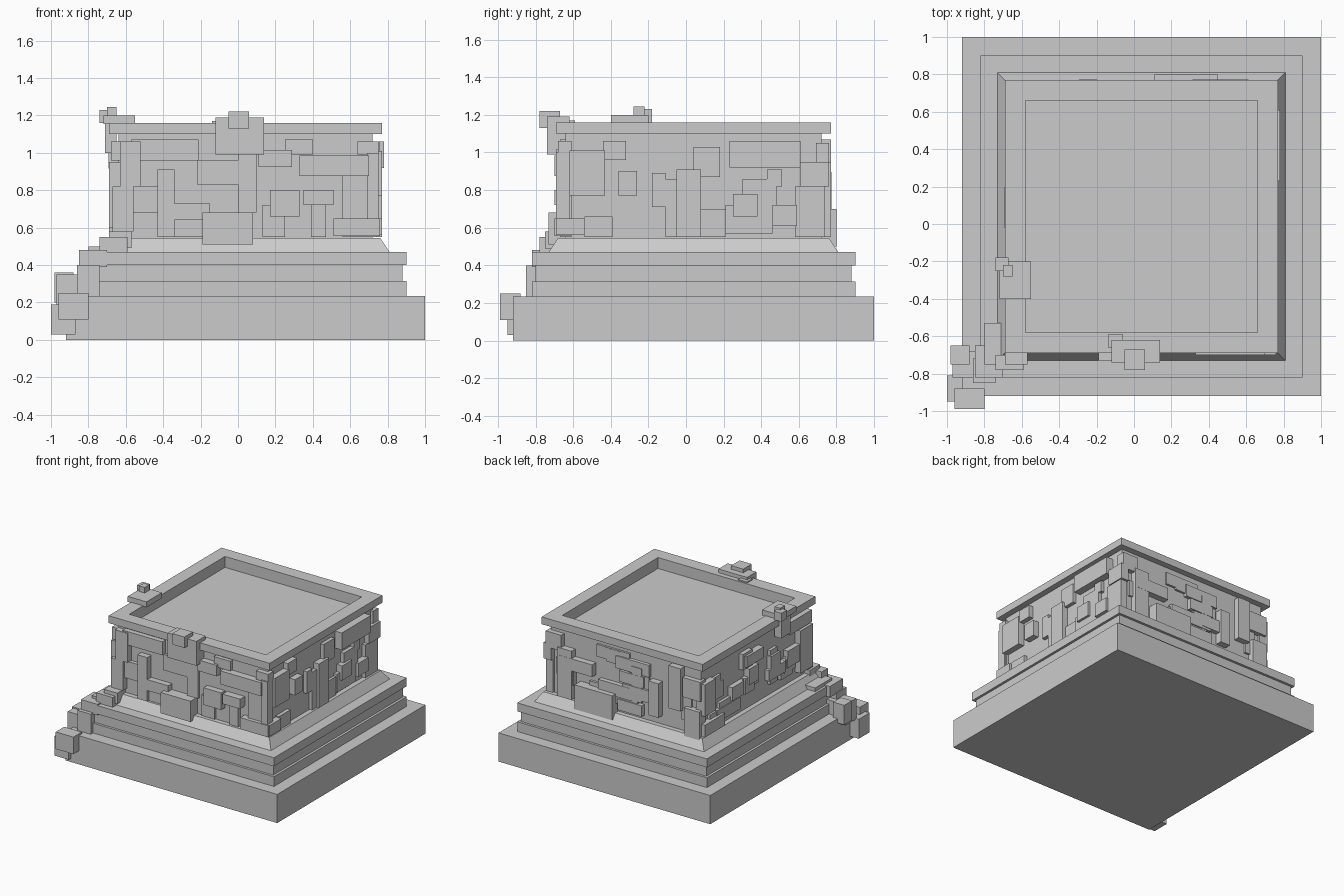
import bpy, bmesh, math, random
from mathutils import Matrix, Vector

random.seed(7)
C = Vector((0.04, 0.04, 0))   # axis of the pedestal
WALL = 0.68                   # half width of the wall core


def finish(name, bm):
    bmesh.ops.recalc_face_normals(bm, faces=bm.faces)
    me = bpy.data.meshes.new(name)
    bm.to_mesh(me)
    bm.free()
    ob = bpy.data.objects.new(name, me)
    bpy.context.collection.objects.link(ob)
    return ob


def square_loft(name, profile):
    """Stack square rings given as (half width, z), closed at both ends."""
    bm = bmesh.new()
    rings = []
    for h, z in profile:
        rings.append([bm.verts.new((C.x + sx * h, C.y + sy * h, z))
                      for sx, sy in ((-1, -1), (1, -1), (1, 1), (-1, 1))])
    for a, b in zip(rings, rings[1:]):
        for i in range(4):
            j = (i + 1) % 4
            bm.faces.new((a[i], a[j], b[j], b[i]))
    bm.faces.new(rings[0])
    bm.faces.new(rings[-1])
    return finish(name, bm)


def add_box(bm, x0, x1, y0, y1, z0, z1, m=Matrix()):
    mid = Vector((x0 + x1, y0 + y1, z0 + z1)) / 2
    bmesh.ops.create_cube(bm, size=1, matrix=m @ Matrix.Translation(mid)
                          @ Matrix.Diagonal((x1 - x0, y1 - y0, z1 - z0, 1)))


def boxes(name, rows):
    bm = bmesh.new()
    for r in rows:
        add_box(bm, *r)
    finish(name, bm)


def stone_face(name, quarter_turns, rows):
    """Relief stones on one wall: (u0, u1, z0, z1, protrusion)."""
    bm = bmesh.new()
    m = Matrix.Translation(C) @ Matrix.Rotation(quarter_turns * math.pi / 2, 4, 'Z')
    for u0, u1, z0, z1, d in rows:
        add_box(bm, u0 - 0.04, u1 - 0.04, -WALL - d, -WALL + 0.03, z0, z1, m)
    finish(name, bm)


def random_stones(n):
    rows = []
    for _ in range(n):
        w, h = random.choice(((.22, .09), (.12, .13), (.09, .28), (.15, .11), (.3, .1)))
        u = random.uniform(-.63, .71 - w)
        z = random.uniform(.55, 1.06 - h)
        rows.append((u, u + w, z, z + h, random.uniform(.015, .055)))
    return rows


# pedestal body
square_loft("base_plinth", [(.96, 0), (.96, .235)])
square_loft("stepped_tiers", [(.86, .235), (.86, .315), (.84, .315), (.84, .40),
                              (.86, .40), (.86, .47)])
square_loft("sloped_skirt", [(.77, .47), (.72, .545)])
square_loft("wall_core", [(WALL, .54), (WALL, 1.06)])
square_loft("rimmed_cap", [(WALL, 1.05), (WALL, 1.10), (.73, 1.10), (.73, 1.16),
                           (.62, 1.16), (.62, 1.07)])

# relief stones
stone_face("front_stones", 0, [
    (-.57, -.21, .96, 1.07, .04), (-.63, -.52, .82, 1.06, .05),
    (-.43, -.34, .55, .91, .05), (-.19, .08, .51, .68, .09),
    (.11, .29, .925, 1.015, .05), (.25, .40, .99, 1.07, .03),
    (.33, .70, .875, .985, .06), (.17, .33, .66, .80, .05),
    (.35, .51, .72, .80, .06), (.51, .76, .555, .65, .06),
    (-.34, -.15, .64, .73, .05), (.39, .47, .55, .72, .03),
    (.56, .74, .55, .88, .03), (-.67, -.56, .58, .82, .05),
    (.64, .75, .99, 1.06, .04), (-.22, 0, .83, .96, .02),
    (-.56, -.43, .68, .82, .03), (0, .10, .68, 1.0, .02),
    (-.34, -.19, .55, .66, .03), (.13, .25, .55, .72, .02)])
stone_face("right_stones", 1, [
    (-.62, -.43, .77, 1.01, .05), (-.44, -.32, .96, 1.06, .04),
    (-.36, -.26, .77, .90, .05), (-.18, -.11, .71, .89, .03),
    (-.05, .08, .55, .91, .05), (-.11, -.05, .55, .86, .03),
    (.04, .18, .87, 1.03, .03), (.23, .61, .92, 1.06, .06),
    (.25, .38, .66, .78, .05), (.46, .59, .61, .72, .05),
    (.43, .51, .82, .91, .03), (.30, .48, .72, .86, .03),
    (.61, .76, .82, .95, .04), (.58, .74, .55, .82, .03),
    (.21, .46, .57, .72, .03), (-.54, -.39, .55, .66, .03),
    (-.69, -.54, .56, .65, .05), (-.69, -.62, .60, 1.0, .03),
    (.08, .21, .55, .70, .02)])
stone_face("back_stones", 2, [
    (-.37, -.03, .50, .70, .08), (-.55, -.42, .55, .95, .05),
    (.46, .57, .72, 1.07, .05), (.60, .74, .52, .76, .05),
    (-.66, -.52, .92, 1.05, .04), (.58, .74, .84, 1.0, .04)] + random_stones(18))
stone_face("left_stones", 3, [
    (-.66, -.52, .72, .98, .05), (.58, .74, .60, .95, .05),
    (-.66, -.40, .55, .65, .05), (.45, .74, .96, 1.06, .04)] + random_stones(18))

# broken blocks spilling down the front left corner
boxes("corner_rubble", [
    (-.96, -.80, -.99, -.88, .11, .25), (-1.0, -.87, -.95, -.81, .03, .19),
    (-.98, -.88, -.75, -.65, .20, .36), (-.97, -.80, -.82, -.68, .18, .35),
    (-.86, -.74, -.85, -.72, .23, .40), (-.85, -.70, -.82, -.65, .39, .48),
    (-.80, -.69, -.75, -.53, .43, .50), (-.74, -.59, -.78, -.70, .46, .55),
    (-.69, -.57, -.75, -.62, .49, .58)])

# loose blocks on the rim
boxes("rim_blocks", [
    (-.12, .14, -.74, -.62, .99, 1.19), (-.05, .06, -.78, -.67, 1.13, 1.22),
    (-.14, -.06, -.66, -.59, 1.12, 1.17), (-.72, -.55, -.40, -.20, 1.155, 1.20),
    (-.70, -.65, -.28, -.22, 1.20, 1.245), (-.74, -.67, -.25, -.18, 1.16, 1.23),
    (-.71, -.65, -.34, -.22, 1.0, 1.16)])
